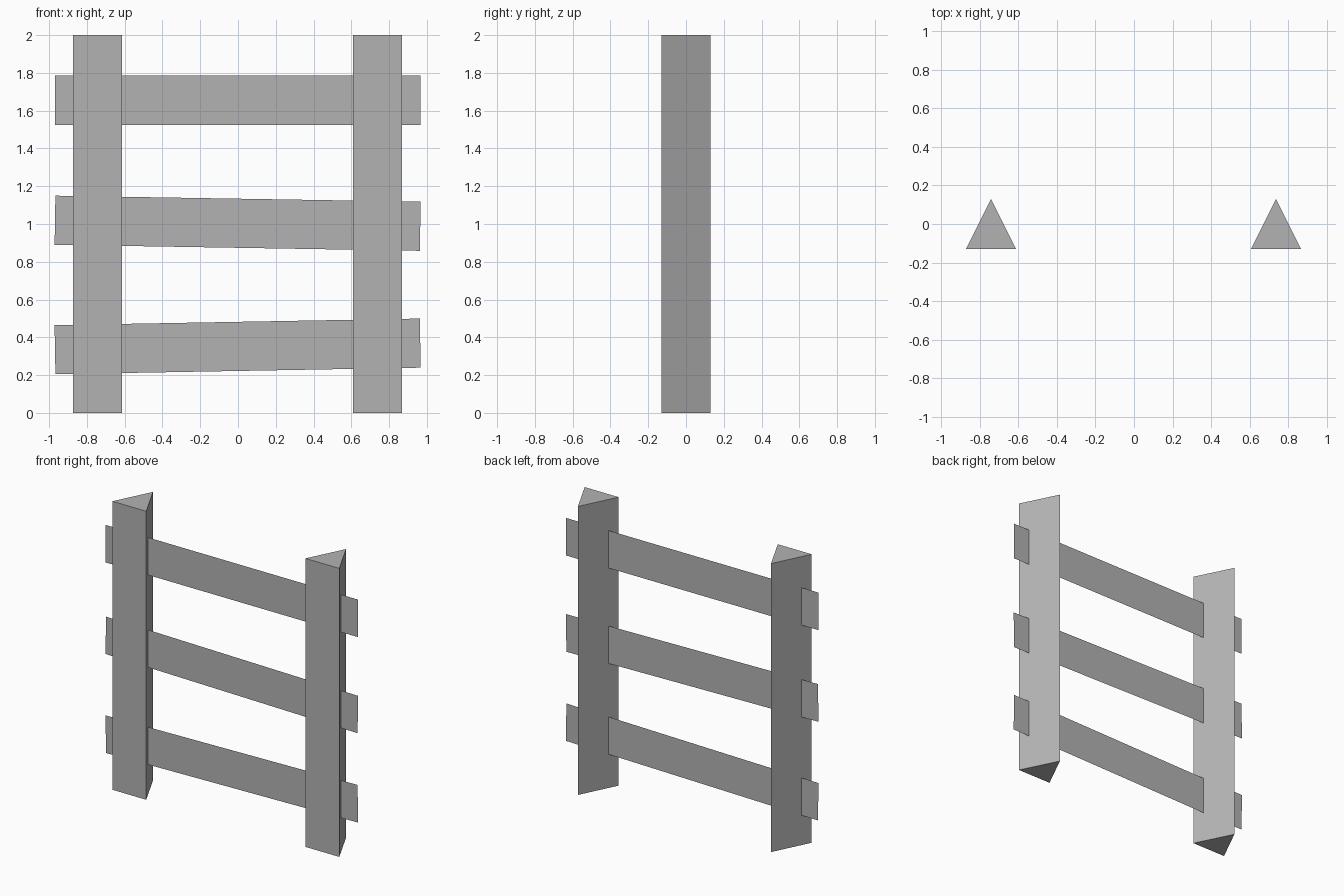
import bpy
import bmesh

cube = bpy.data.objects.get("Cube")
if cube:
    bpy.data.objects.remove(cube, do_unlink=True)

# One plain grey for the whole fence
grey = bpy.data.materials.new("plain_grey")
grey.use_nodes = True
colour = (0.45, 0.45, 0.45, 1)
grey.diffuse_color = colour
grey.node_tree.nodes["Principled BSDF"].inputs["Base Color"].default_value = colour

HALF = 0.13      # half the width of posts and rails
HEIGHT = 2.0
RAIL_Y = -0.065  # rails run inside the posts, near their front


def add_part(name, outline, extrude=None):
    """Make an object from one flat outline, optionally extruded upward."""
    bm = bmesh.new()
    face = bm.faces.new([bm.verts.new(p) for p in outline])
    if extrude:
        top = bmesh.ops.extrude_face_region(bm, geom=[face], use_keep_orig=True)
        verts = [v for v in top["geom"] if isinstance(v, bmesh.types.BMVert)]
        bmesh.ops.translate(bm, verts=verts, vec=(0, 0, extrude))
        bmesh.ops.recalc_face_normals(bm, faces=bm.faces)
    mesh = bpy.data.meshes.new(name)
    bm.to_mesh(mesh)
    bm.free()
    mesh.materials.append(grey)
    obj = bpy.data.objects.new(name, mesh)
    bpy.context.collection.objects.link(obj)
    return obj


# Triangular posts, flat side to the front
for name, x in (("right_post", -0.743), ("left_post", 0.738)):
    post = add_part(name, [(-HALF, -HALF, 0), (HALF, -HALF, 0), (0, HALF, 0)], HEIGHT)
    post.location.x = x

# Flat single-sheet rails, the lower two slightly tilted
rails = (("top_rail", 1.655, 0), ("middle_rail", 1.004, 0.0165), ("bottom_rail", 0.352, -0.018))
for name, z, tilt in rails:
    length = 0.967
    rail = add_part(name, [(-length, 0, -HALF), (length, 0, -HALF),
                           (length, 0, HALF), (-length, 0, HALF)])
    rail.location = (-0.002, RAIL_Y, z)
    rail.rotation_euler.y = tilt
